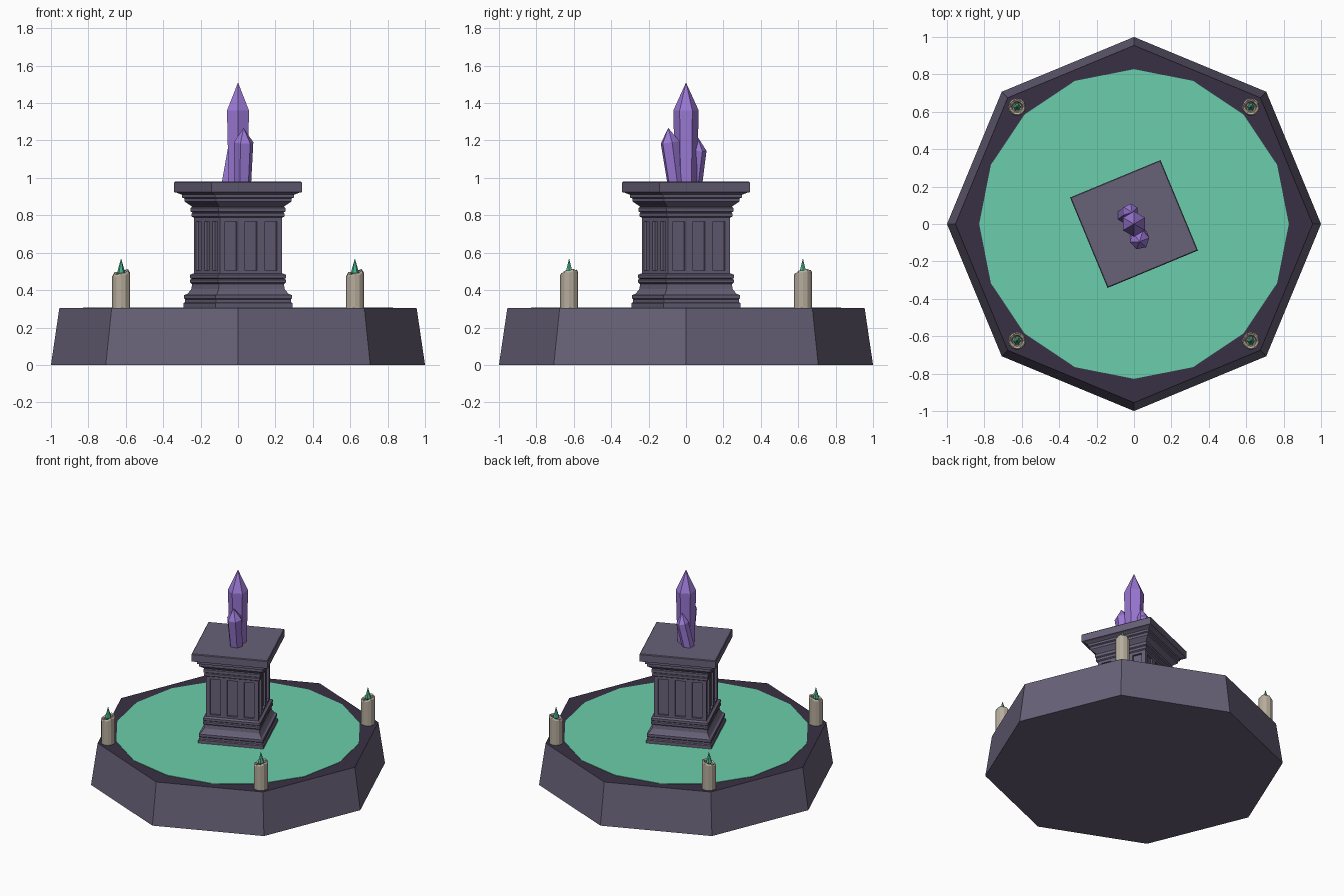
import bpy, bmesh
from math import sin, cos, pi, radians
from mathutils import Vector

if "Cube" in bpy.data.objects:
    bpy.data.objects.remove(bpy.data.objects["Cube"])


def material(name, rgb):
    lin = [((c / 255 + 0.055) / 1.055) ** 2.4 for c in rgb] + [1]
    m = bpy.data.materials.new(name)
    m.use_nodes = True
    m.diffuse_color = lin
    m.node_tree.nodes["Principled BSDF"].inputs["Base Color"].default_value = lin
    return m


stone = material("grey purple stone", (104, 97, 120))
dark = material("dark purple stone", (57, 48, 68))
teal = material("glowing teal", (106, 206, 171))
wax = material("candle wax", (182, 173, 156))
flame_mat = material("flame teal", (72, 178, 142))
violet = material("violet crystal", (154, 120, 212))


def finish(name, bm, *mats):
    bmesh.ops.recalc_face_normals(bm, faces=bm.faces)
    me = bpy.data.meshes.new(name)
    bm.to_mesh(me)
    bm.free()
    ob = bpy.data.objects.new(name, me)
    for m in mats:
        me.materials.append(m)
    bpy.context.collection.objects.link(ob)
    return ob


def ring(bm, r, z, sides, turn=0.0):
    return [bm.verts.new((r * cos(turn + 2 * pi * i / sides),
                          r * sin(turn + 2 * pi * i / sides), z)) for i in range(sides)]


def bridge(bm, a, b):
    n = len(a)
    for i in range(n):
        bm.faces.new((a[i], a[(i + 1) % n], b[(i + 1) % n], b[i]))


def loft(profile, sides, turn=0.0):
    """Stack of polygon rings, closed at both ends."""
    bm = bmesh.new()
    rings = [ring(bm, r, z, sides, turn) for r, z in profile]
    for a, b in zip(rings, rings[1:]):
        bridge(bm, a, b)
    bm.faces.new(rings[0])
    bm.faces.new(rings[-1])
    return bm


# Octagonal base with a dark top
FLOOR = 0.305
base = finish("base", loft([(1, 0), (0.955, FLOOR)], 8), stone, dark)
for p in base.data.polygons:
    p.material_index = int(p.normal.z > 0.9)

# Teal pool
finish("pool", loft([(0.828, FLOOR - 0.004), (0.828, FLOOR + 0.003)], 16), teal)

# Pedestal mouldings, given as half width and height
TURN = radians(22.5)


def moulding(name, profile):
    finish(name, loft([(w / cos(TURN), z) for w, z in profile], 4, TURN + pi / 4 - pi / 4 - 2 * TURN), stone)


moulding("pedestal_foot", [
    (0.292, FLOOR), (0.292, 0.33), (0.283, 0.335), (0.283, 0.35), (0.288, 0.355), (0.288, 0.373),
    (0.27, 0.38), (0.25, 0.405), (0.245, 0.432), (0.256, 0.44), (0.256, 0.455), (0.248, 0.46),
    (0.256, 0.465), (0.256, 0.482), (0.236, 0.49)])
moulding("pedestal_cap", [
    (0.236, 0.787), (0.248, 0.793), (0.248, 0.81), (0.243, 0.815), (0.253, 0.82), (0.253, 0.84),
    (0.245, 0.845), (0.255, 0.853), (0.285, 0.873), (0.285, 0.89), (0.3, 0.895), (0.3, 0.91),
    (0.325, 0.92), (0.342, 0.924), (0.342, 0.975), (0.336, 0.98)])

# Pedestal shaft: three sunken panels on each side
HALF = 0.18
columns = [-HALF, -0.151, -0.081, -0.035, 0.035, 0.081, 0.151, HALF]
rows = [0.485, 0.505, 0.768, 0.792]
bm = bmesh.new()
panels = []
for k in range(4):
    a = -TURN - pi / 4 + k * pi / 2
    out, along = Vector((cos(a), sin(a), 0)), Vector((-sin(a), cos(a), 0))
    grid = [[bm.verts.new(out * HALF + along * u + Vector((0, 0, z))) for u in columns] for z in rows]
    for j in range(len(rows) - 1):
        for i in range(len(columns) - 1):
            f = bm.faces.new((grid[j][i], grid[j][i + 1], grid[j + 1][i + 1], grid[j + 1][i]))
            if j == 1 and i % 2:
                panels.append(f)
bmesh.ops.remove_doubles(bm, verts=bm.verts, dist=0.0005)
bm.normal_update()
bmesh.ops.inset_individual(bm, faces=panels, thickness=0.001, depth=-0.014)
finish("pedestal_shaft", bm, stone)


# Crystals: leaning hexagonal prisms with pointed tips
def crystal(name, foot, shoulder, tip, r_foot, r_shoulder, turn):
    bm = bmesh.new()
    a = ring(bm, r_foot, 0, 6, turn)
    b = ring(bm, r_shoulder, 0, 6, turn)
    for verts, centre in ((a, foot), (b, shoulder)):
        lean = (Vector(shoulder) - Vector(foot)).normalized()
        q = Vector((0, 0, 1)).rotation_difference(lean)
        for v in verts:
            v.co = q @ v.co + Vector(centre)
    bridge(bm, a, b)
    bm.faces.new(a)
    point = bm.verts.new(tip)
    for i in range(6):
        bm.faces.new((b[i], b[(i + 1) % 6], point))
    finish(name, bm, violet)


crystal("tall_crystal", (0, 0, 0.97), (0, 0, 1.36), (0, 0, 1.51), 0.058, 0.068, pi / 6)
crystal("front_crystal", (0.025, -0.055, 0.97), (0.03, -0.085, 1.19), (0.03, -0.095, 1.267), 0.046, 0.053, 0.2)
crystal("back_crystal", (-0.05, 0.045, 0.97), (-0.018, 0.068, 1.15), (-0.01, 0.062, 1.22), 0.042, 0.042, 0.5)


# Hollow candles with a slanted, uneven rim, and their flames
def candle(name, x, y):
    n = 12
    bm = bmesh.new()
    rings = [ring(bm, r, z, n) for r, z in
             ((0.048, FLOOR), (0.048, 0.485), (0.041, 0.497), (0.03, 0.49), (0.024, 0.465))]
    for i in range(n):
        slant = 0.013 * cos(2 * pi * i / n - 0.7) + (0.004 if i % 2 else -0.002)
        for verts in rings[1:4]:
            verts[i].co.z += slant
    for a, b in zip(rings, rings[1:]):
        bridge(bm, a, b)
    bm.faces.new(rings[0])
    bm.faces.new(rings[-1])
    finish(name, bm, wax).location = (x, y, 0)
    fire = loft([(0.006, 0.46), (0.021, 0.495), (0.001, 0.567)], 6)
    finish(name + "_flame", fire, flame_mat).location = (x, y, 0)


for side, sx in (("left", 1), ("right", -1)):
    for end, sy in (("front", -1), ("back", 1)):
        candle(f"{end}_{side}_candle", sx * 0.625, sy * 0.625)
